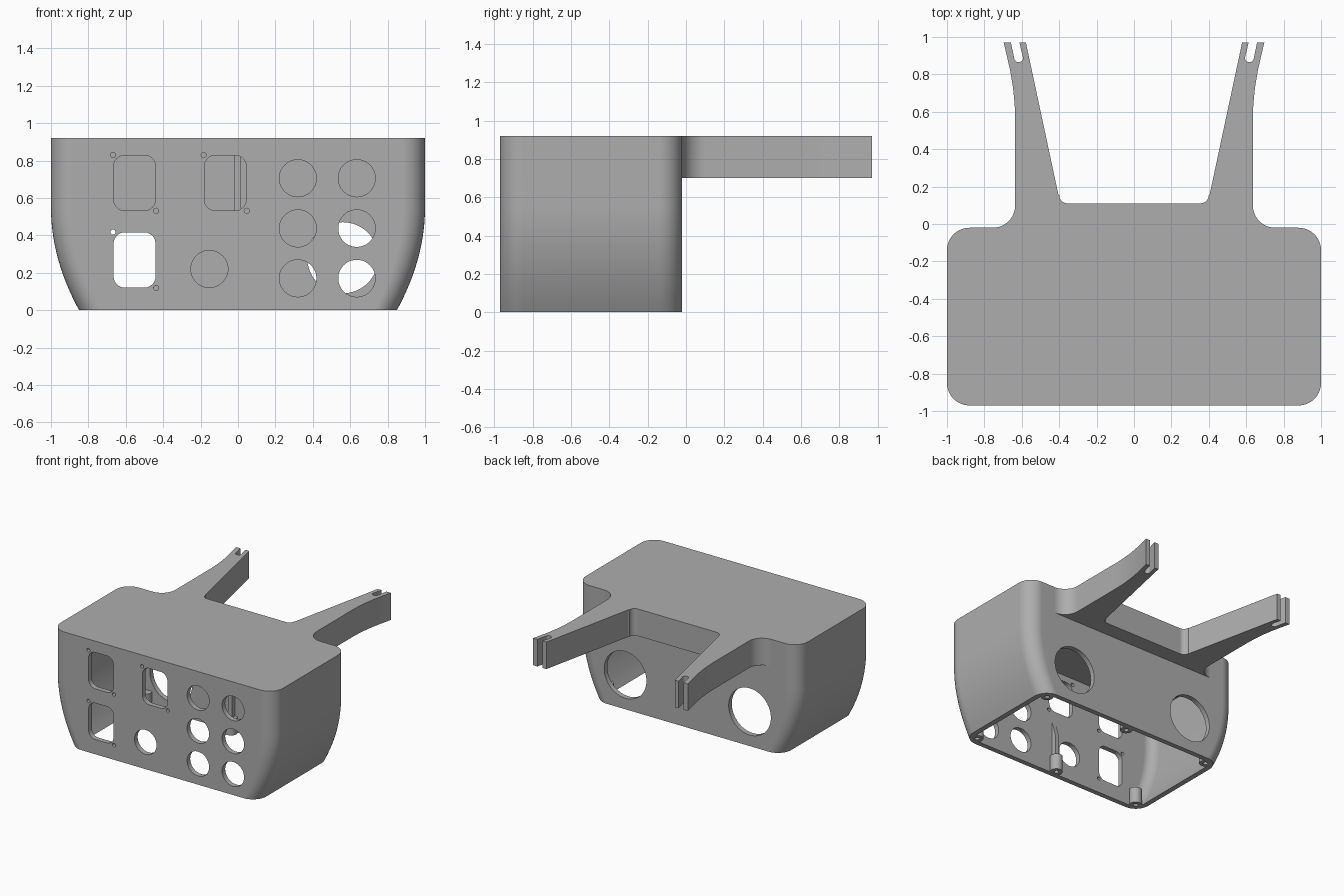
import bpy, bmesh
from math import cos, sin, radians

cube = bpy.data.objects.get("Cube")
if cube:
    bpy.data.objects.remove(cube, do_unlink=True)

grey = bpy.data.materials.new("plain grey")
grey.use_nodes = True
grey.diffuse_color = (0.42, 0.42, 0.42, 1)
grey.node_tree.nodes["Principled BSDF"].inputs["Base Color"].default_value = grey.diffuse_color

FRONT, BACK, TOP, WALL = -0.97, -0.02, 0.92, 0.04


def arc(cx, cy, r, a0, a1, n=10):
    angles = [radians(a0 + (a1 - a0) * i / n) for i in range(n + 1)]
    return [(cx + r * cos(a), cy + r * sin(a)) for a in angles]


def circle(cx, cy, r, n=48):
    return arc(cx, cy, r, 0, 360, n)[:-1]


def rounded_rect(x0, x1, y0, y1, r):
    return (arc(x1 - r, y1 - r, r, 0, 90) + arc(x0 + r, y1 - r, r, 90, 180)
            + arc(x0 + r, y0 + r, r, 180, 270) + arc(x1 - r, y0 + r, r, 270, 360))


def finish(name, bm):
    bmesh.ops.recalc_face_normals(bm, faces=bm.faces)
    mesh = bpy.data.meshes.new(name)
    bm.to_mesh(mesh)
    bm.free()
    mesh.materials.append(grey)
    obj = bpy.data.objects.new(name, mesh)
    bpy.context.collection.objects.link(obj)
    return obj


def loft(bm, rings):
    """Skin a list of equal-length 3D loops and cap both ends."""
    loops = [[bm.verts.new(p) for p in ring] for ring in rings]
    n = len(loops[0])
    for low, high in zip(loops, loops[1:]):
        for i in range(n):
            j = (i + 1) % n
            bm.faces.new((low[i], low[j], high[j], high[i]))
    bm.faces.new(loops[0])
    bm.faces.new(loops[-1])


def prism(name, pts, axis, a, b):
    place = {"x": lambda p, t: (t, p[0], p[1]),
             "y": lambda p, t: (p[0], t, p[1]),
             "z": lambda p, t: (p[0], p[1], t)}[axis]
    bm = bmesh.new()
    loft(bm, [[place(p, t) for p in pts] for t in (a, b)])
    return finish(name, bm)


def combine(target, other, operation):
    """Apply a boolean and discard the operand."""
    mod = target.modifiers.new("boolean", "BOOLEAN")
    mod.object, mod.operation, mod.solver = other, operation, "EXACT"
    bpy.context.view_layer.update()
    graph = bpy.context.evaluated_depsgraph_get()
    mesh = bpy.data.meshes.new_from_object(target.evaluated_get(graph))
    target.modifiers.clear()
    target.data = mesh
    bpy.data.objects.remove(other, do_unlink=True)


def half_width(z):
    return 1 - 0.15 * (max(0, 0.55 - z) / 0.55) ** 2


def shell(name, inset, bottom, top):
    """Rounded box whose lower sides curve inwards."""
    levels = [bottom] + [0.55 * i / 12 for i in range(1, 13)] + [top]
    bm = bmesh.new()
    loft(bm, [[(x, y, z) for x, y in rounded_rect(
        inset - half_width(z), half_width(z) - inset,
        FRONT + inset, BACK - inset, 0.12 - inset)] for z in levels])
    return finish(name, bm)


# Hollow housing, open underneath
housing = shell("panel_housing", 0, 0, TOP)
combine(housing, shell("cavity", WALL, -0.1, TOP - WALL), "DIFFERENCE")

# Rear bracket with two slotted arms
half = ([(0.75, -0.035)] + arc(0.755, 0.1, 0.12, 270, 180)
        + [(0.635, 0.56), (0.638, 0.64), (0.647, 0.73), (0.662, 0.82), (0.68, 0.9), (0.697, 0.97),
           (0.658, 0.97)]
        + arc(0.617, 0.889, 0.024, 0, -180)
        + [(0.613, 0.97), (0.578, 0.97), (0.405, 0.16)]
        + arc(0.355, 0.155, 0.045, 0, -90, 6))
outline = half + [(-x, y) for x, y in reversed(half)]
combine(housing, prism("bracket", outline, "z", 0.70, TOP), "UNION")

# Stiffening ribs at the middle of the front and back walls
front_rib = [(FRONT + 0.02, 0.01), (FRONT + 0.08, 0.01), (FRONT + 0.08, 0.3), (FRONT + 0.02, 0.5)]
back_rib = [(BACK - 0.02, 0.01), (BACK - 0.02, 0.9), (BACK - 0.08, 0.9), (BACK - 0.08, 0.01)]
for rib in (front_rib, back_rib):
    combine(housing, prism("rib", rib, "x", -0.019, 0.016), "UNION")

# Screw bosses around the open rim, each with a pilot hole
for x in (-0.77, 0, 0.77):
    for y in (FRONT + 0.07, BACK - 0.07):
        combine(housing, prism("boss", circle(x, y, 0.047, 24), "z", 0, 0.13), "UNION")
        combine(housing, prism("pilot", circle(x, y, 0.018, 16), "z", -0.05, 0.1), "DIFFERENCE")

# Front panel openings: sockets with two screw holes each, then round holes
cuts = []
for x, z in ((-0.553, 0.68), (-0.068, 0.68), (-0.553, 0.268)):
    cuts.append(rounded_rect(x - 0.112, x + 0.112, z - 0.148, z + 0.148, 0.06))
    cuts += [circle(x + s * 0.115, z - s * 0.149, 0.014, 16) for s in (-1, 1)]
cuts += [circle(x, z, 0.099) for x in (0.32, 0.635) for z in (0.17, 0.437, 0.705)]
cuts.append(circle(-0.153, 0.22, 0.099))
for pts in cuts:
    combine(housing, prism("opening", pts, "y", FRONT - 0.05, FRONT + WALL + 0.015), "DIFFERENCE")

# Large round openings in the back wall
for x in (-0.56, 0.56):
    combine(housing, prism("opening", circle(x, 0.28, 0.19, 64), "y", BACK - 0.06, BACK + 0.05),
            "DIFFERENCE")

# Smooth curved walls, crisp edges
bpy.ops.object.select_all(action="DESELECT")
housing.select_set(True)
bpy.context.view_layer.objects.active = housing
bpy.ops.object.shade_smooth_by_angle(angle=radians(30))
weighted = housing.modifiers.new("weighted normals", "WEIGHTED_NORMAL")
weighted.keep_sharp = True
